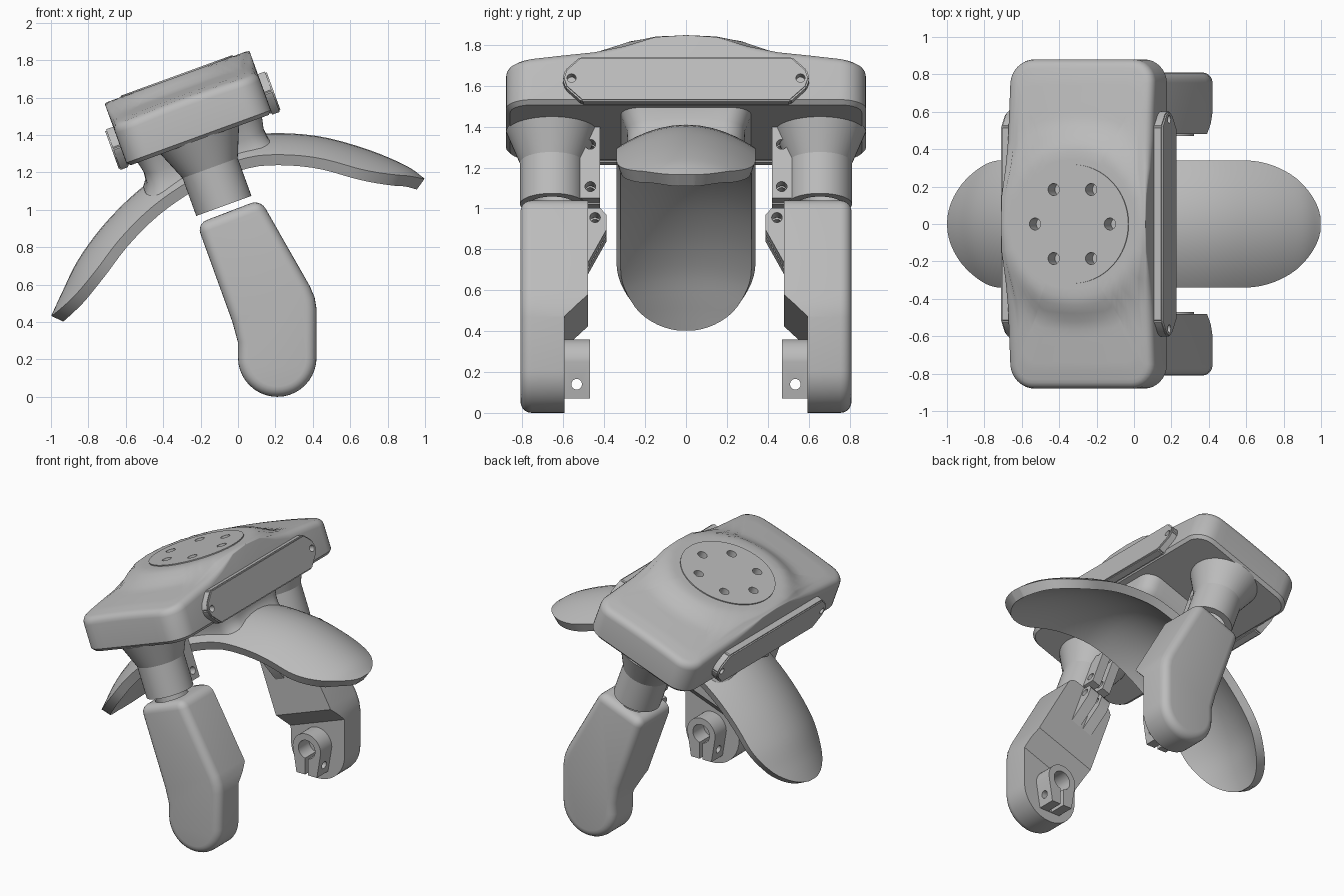
import bpy, bmesh, math
from mathutils import Matrix, Vector

if "Cube" in bpy.data.objects:
    bpy.data.objects.remove(bpy.data.objects["Cube"])

grey = bpy.data.materials.new("plain_grey")
grey.use_nodes = True
grey.diffuse_color = (0.5, 0.5, 0.5, 1)
grey.node_tree.nodes["Principled BSDF"].inputs["Base Color"].default_value = (0.5, 0.5, 0.5, 1)

TILT = Matrix.Rotation(math.radians(-20), 4, 'Y')   # frame of the tilted head
FLAT = Matrix.Identity(4)
MID = 0.278       # centre of the head along its tilted axis
LEG_Y = 0.655
parts, cutters = [], []


def finish(name, bm, frame, cutter=False):
    bmesh.ops.recalc_face_normals(bm, faces=bm.faces)
    mesh = bpy.data.meshes.new(name)
    bm.to_mesh(mesh)
    bm.free()
    mesh.materials.append(grey)
    obj = bpy.data.objects.new(name, mesh)
    bpy.context.collection.objects.link(obj)
    obj.matrix_world = frame
    obj.hide_render = cutter
    (cutters if cutter else parts).append(obj)
    return obj


def cylinder(name, a, b, r1, r2=None, frame=TILT, cutter=False, seg=48):
    a, b = Vector(a), Vector(b)
    bm = bmesh.new()
    turn = (b - a).to_track_quat('Z', 'Y').to_matrix().to_4x4()
    bmesh.ops.create_cone(bm, cap_ends=True, segments=seg, radius1=r1,
                          radius2=r1 if r2 is None else r2, depth=(b - a).length,
                          matrix=Matrix.Translation((a + b) / 2) @ turn)
    return finish(name, bm, frame, cutter)


def prism_mesh(pts, axis, lo, hi):
    bm = bmesh.new()
    put = (lambda p, t: (p[0], t, p[1])) if axis == 'Y' else (lambda p, t: (t, p[0], p[1]))
    face = bm.faces.new([bm.verts.new(put(p, lo)) for p in pts])
    new = bmesh.ops.extrude_face_region(bm, geom=[face])["geom"]
    shift = Vector(put((0, 0), hi - lo))
    bmesh.ops.translate(bm, vec=shift, verts=[v for v in new if isinstance(v, bmesh.types.BMVert)])
    return bm


def prism(name, pts, axis, lo, hi, frame=TILT, cutter=False):
    return finish(name, prism_mesh(pts, axis, lo, hi), frame, cutter)


def rect(x0, x1, z0, z1):
    return [(x0, z0), (x1, z0), (x1, z1), (x0, z1)]


def loft(name, rings, caps, frame=TILT):
    bm = bmesh.new()
    rows = [[bm.verts.new(p) for p in ring] for ring in rings]
    n = len(rows[0])
    for a, b in zip(rows, rows[1:]):
        for i in range(n):
            bm.faces.new((a[i], a[(i + 1) % n], b[(i + 1) % n], b[i]))
    for row in caps:
        bm.faces.new(rows[row])
    return finish(name, bm, frame)


def cut(obj, *tools):
    for tool in tools:
        mod = obj.modifiers.new("cut", 'BOOLEAN')
        mod.operation = 'DIFFERENCE'
        mod.object = tool


def mirror(obj):
    mod = obj.modifiers.new("mirror", 'MIRROR')
    mod.use_axis = (False, True, False)
    mod.use_clip = False


def outline(hx, hy, r, inset=0.0, steps=10):
    """Rounded rectangle with divided straight edges."""
    corner = []
    for k, (sx, sy) in enumerate([(1, 1), (-1, 1), (-1, -1), (1, -1)]):
        for i in range(9):
            a = math.pi / 2 * (k + i / 8)
            corner.append(Vector((sx * (hx - r) + (r - inset) * math.cos(a),
                                  sy * (hy - r) + (r - inset) * math.sin(a))))
    pts = []
    for i, p in enumerate(corner):
        q = corner[(i + 1) % len(corner)]
        count = steps if i % 9 == 8 else 1
        pts += [p.lerp(q, j / count) for j in range(count)]
    return pts


# Head: rounded block whose top swells up to a round platform
def height(r):
    t = min(max((r - 0.39) / 0.19, 0), 1)
    return 1.72 - 0.075 * t * t * (3 - 2 * t) - 0.14 * max(r - 0.58, 0)


def head_ring(pts, z):
    return [(p.x + MID, p.y, z(p) if callable(z) else z) for p in pts]


edge, inner = outline(0.412, 0.88, 0.13), outline(0.412, 0.88, 0.13, 0.05)
soft = [min(max((1.72 - height(p.length)) / 0.075, 0.1), 1) for p in edge]
rings = [head_ring(outline(0.412, 0.88, 0.13, 0.02), 1.36), head_ring(edge, 1.38)]
for a in (0, 22, 45, 68, 90):
    s, c = math.sin(math.radians(a)), math.cos(math.radians(a))
    rings.append([(e.x + (i.x - e.x) * k * (1 - c) + MID, e.y + (i.y - e.y) * k * (1 - c),
                   height(e.length) - 0.05 * k * (1 - s)) for e, i, k in zip(edge, inner, soft)])
rim = [e.lerp(i, k) for e, i, k in zip(edge, inner, soft)]
for t in range(1, 13):
    rings.append(head_ring([p.lerp(p.normalized() * 0.3, t / 12) for p in rim],
                           lambda p: height(p.length)))
head = loft("head_block", rings, (0, -1))
disc = cylinder("top_disc", (MID, 0, 1.7), (MID, 0, 1.727), 0.318, seg=64)
for k in range(6):
    a = k * math.pi / 3
    x, y = MID + 0.213 * math.cos(a), 0.213 * math.sin(a)
    hole = cylinder("hole_cutter", (x, y, 1.62), (x, y, 1.8), 0.032, cutter=True, seg=24)
    cut(head, hole)
    cut(disc, hole)

# Side plates with a screw hole near each end
plate = [(-0.52, 1.585), (0.52, 1.585), (0.59, 1.52), (0.605, 1.475), (0.59, 1.43), (0.51, 1.355),
         (-0.51, 1.355), (-0.59, 1.43), (-0.605, 1.475), (-0.59, 1.52)]
for name, lo, hi in (("left_plate", 0.68, 0.738), ("right_plate", -0.182, -0.124)):
    bm = prism_mesh(plate, 'X', lo, hi)
    bmesh.ops.bevel(bm, geom=bm.edges[:], offset=0.008, segments=2, affect='EDGES')
    obj = finish(name, bm, TILT)
    for y in (-0.56, 0.56):
        cut(obj, cylinder("screw_cutter", (lo - 0.02, y, 1.475), (hi + 0.02, y, 1.475), 0.022,
                          cutter=True, seg=24))

# Hub joining the head to the curved blade
hub = []
for z, hx, hy in ((0, 0.37, 0.3), (0.25, 0.345, 0.285), (0.6, 0.34, 0.29), (1, 0.355, 0.32)):
    hub.append([])
    for p in outline(hx, hy, 0.1):
        low = 1.23 - 0.08 * (p.y / 0.3) ** 2
        hub[-1].append((p.x + MID, p.y, low + (1.365 - low) * z))
loft("hub", hub, (-1,))

# Blade: arched tongue with rounded ends and a domed, hollow section
spine = [Vector(p) for p in ((1, 1.165), (0.9, 1.235), (0.7, 1.32), (0.45, 1.39), (0.2, 1.41),
         (0, 1.385), (-0.25, 1.29), (-0.5, 1.13), (-0.7, 0.94), (-0.85, 0.74), (-0.94, 0.56), (-1, 0.43))]
ext = [2 * spine[0] - spine[1]] + spine + [2 * spine[-1] - spine[-2]]
dense = []
for a, b, c, d in zip(ext, ext[1:], ext[2:], ext[3:]):
    for i in range(16):
        t = i / 16
        dense.append(0.5 * (2 * b + (c - a) * t + (2 * a - 5 * b + 4 * c - d) * t * t
                            + (3 * b - a - 3 * c + d) * t ** 3))
dense.append(spine[-1])
dist = [0.0]
for a, b in zip(dense, dense[1:]):
    dist.append(dist[-1] + (b - a).length)
total, cap = dist[-1], 0.42


def at(s):
    i = next((k for k in range(1, len(dist)) if dist[k] >= s), len(dist) - 1)
    d = (dense[i] - dense[i - 1])
    return dense[i - 1] + d * ((s - dist[i - 1]) / d.length), Vector((-d.y, d.x)).normalized()


ends = [cap * (1 - math.cos(math.pi / 2 * i / 14)) for i in range(1, 15)]
stations = [0.004] + ends + [cap + (total - 2 * cap) * i / 24 for i in range(1, 24)]
stations += [total - e for e in reversed(ends)] + [total - 0.004]
bm = bmesh.new()
layers = {0: [], 1: []}
for s in stations:
    p, nrm = at(s)
    if nrm.y < 0:
        nrm = -nrm
    e = min(s, total - s, cap)
    w = 0.34 * math.sqrt(max(1 - (1 - e / cap) ** 2, 0))
    for side, rows in layers.items():
        row = []
        for j in range(17):
            v = math.sin(math.pi / 2 * (j - 8) / 8)
            y = w * v * (1 - 0.06 * side)
            q = p - nrm * (0.115 * (y / 0.34) ** 2 + 0.07 * side)
            row.append(bm.verts.new((q.x, y, q.y)))
        rows.append(row)
for rows in layers.values():
    for a, b in zip(rows, rows[1:]):
        for j in range(16):
            bm.faces.new((a[j], a[j + 1], b[j + 1], b[j]))
loops = [[r[0][j] for j in range(17)] + [x[-1] for x in r[1:-1]] + r[-1][::-1] +
         [x[0] for x in r[-2:0:-1]] for r in layers.values()]
count = len(loops[0])
for i in range(count):
    j = (i + 1) % count
    bm.faces.new((loops[0][i], loops[0][j], loops[1][j], loops[1][i]))
finish("curved_blade", bm, FLAT)

# Sleeves under the head, each with a split clamp on the inner side
bore = cylinder("bore_cutter", (MID, LEG_Y, 0.78), (MID, LEG_Y, 1.3), 0.11, cutter=True)
slot = prism("slot_cutter", rect(MID - 0.012, MID + 0.012, 0.6, 1.3), 'Y', 0.36, 0.57, cutter=True)
sleeve = cylinder("sleeve", (MID, LEG_Y, 0.985), (MID, LEG_Y, 1.362), 0.157)
collar = cylinder("sleeve_collar", (MID, LEG_Y, 1.2), (MID, LEG_Y, 1.365), 0.157, 0.225)
clamp = prism("sleeve_clamp", rect(MID - 0.075, MID + 0.075, 0.99, 1.362), 'Y', 0.42, 0.54)
grip = prism("leg_clamp", [(0.39, 0.9), (0.42, 0.935), (0.52, 0.935), (0.52, 0.65), (0.48, 0.65),
                           (0.39, 0.82)], 'X', MID - 0.085, MID + 0.085)
for obj, y, heights in ((clamp, 0.468, (1.05, 1.27)), (grip, 0.445, (0.885,))):
    cut(obj, slot)
    for z in heights:
        cut(obj, cylinder("bolt_cutter", (0, y, z), (0.6, y, z), 0.026, cutter=True, seg=24))
cut(sleeve, bore, slot)
cut(collar, bore)

# Legs: bent profile, rounded outside, stepped back on the lower inside
arc = [(0.21 + 0.21 * math.cos(a), 0.21 - 0.21 * math.sin(a))
       for a in (math.pi * i / 20 for i in range(21))]
profile = arc + [(0, 0.29), (-0.03, 0.4), (-0.22, 0.925), (0.12, 1.055), (0.385, 0.59),
                 (0.41, 0.53), (0.42, 0.47)]
bm = prism_mesh(profile, 'Y', 0.48, 0.81)
round_off = [e for e in bm.edges if all(v.co.y > 0.8 or v.co.z > 0.9 for v in e.verts)
             and any(v.co.y > 0.8 for v in e.verts)]
bmesh.ops.bevel(bm, geom=round_off, offset=0.055, segments=5, profile=0.5, affect='EDGES')
leg = finish("leg", bm, FLAT)
step = prism("step_cutter", [(0.4, 0.41), (0.48, 0.41), (0.595, 0.3), (0.595, -0.5), (0.4, -0.5)],
             'X', -0.8, 1.2, cutter=True)
cut(leg, step, bore)

# Split ring at the foot
ring = [(0.21 + 0.11 * math.cos(a), 0.25 + 0.11 * math.sin(a))
        for a in (math.pi * i / 20 for i in range(21))]
foot = prism("foot_ring", ring + [(0.13, 0.07), (0.29, 0.07)], 'Y', 0.47, 0.6, FLAT)
cut(foot,
    cylinder("ring_cutter", (0.21, 0.4, 0.25), (0.21, 0.59, 0.25), 0.065, frame=FLAT, cutter=True),
    prism("gap_cutter", rect(0.198, 0.222, 0, 0.25), 'Y', 0.4, 0.59, FLAT, True),
    cylinder("pin_cutter", (0, 0.535, 0.14), (0.5, 0.535, 0.14), 0.026, frame=FLAT, cutter=True, seg=24))
for obj in (sleeve, collar, clamp, grip, leg, foot):
    mirror(obj)

# Apply the modifiers, drop the cutters and smooth the surfaces
bpy.context.view_layer.update()
bpy.ops.object.select_all(action='DESELECT')
for obj in parts:
    obj.select_set(True)
bpy.context.view_layer.objects.active = parts[0]
bpy.ops.object.convert(target='MESH')
for tool in cutters:
    bpy.data.objects.remove(tool)
bpy.ops.object.shade_smooth_by_angle(angle=math.radians(32))
